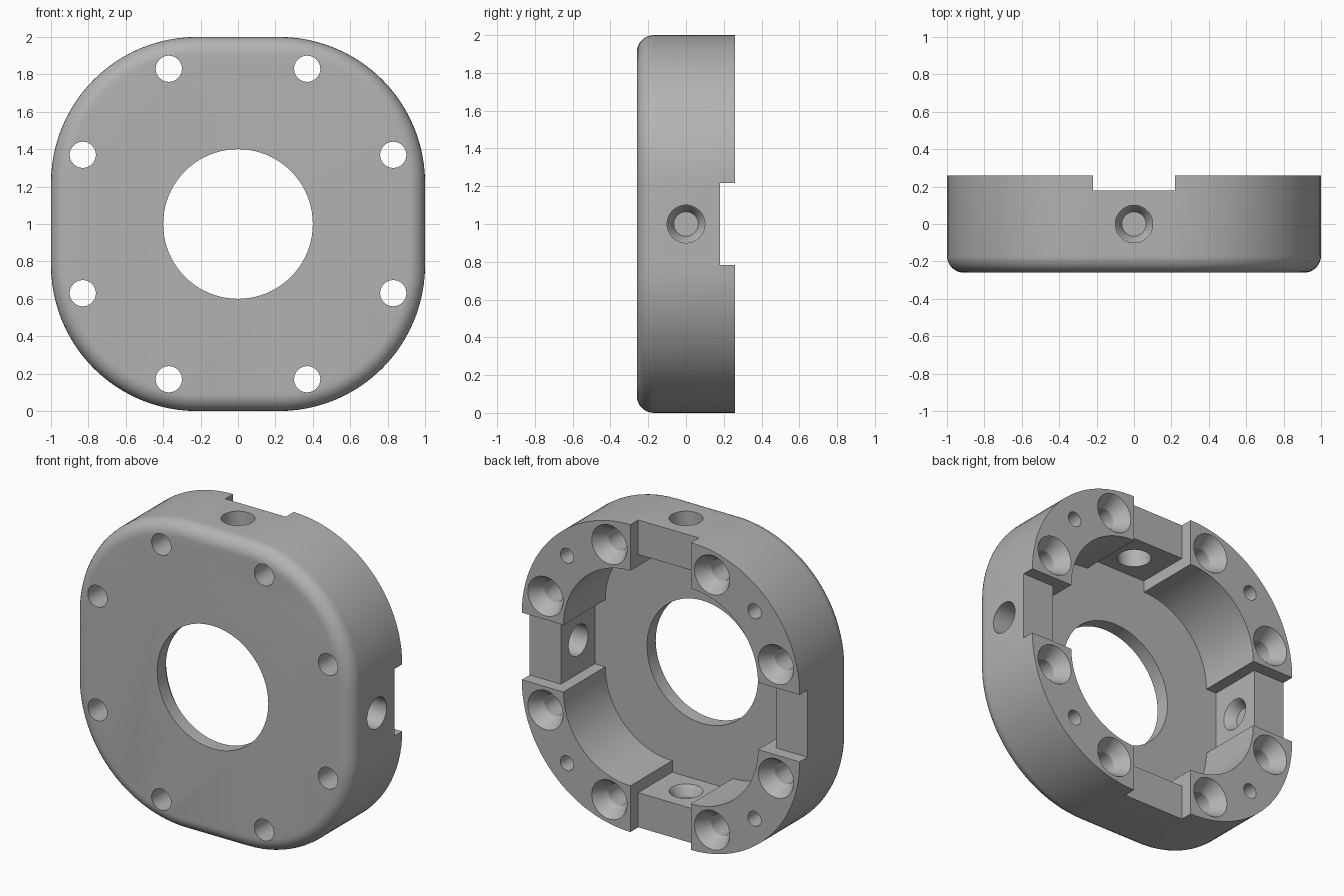
import bpy, bmesh
from math import sin, cos, pi, radians
from mathutils import Matrix, Vector

cube = bpy.data.objects.get("Cube")
if cube:
    bpy.data.objects.remove(cube, do_unlink=True)

MID = 1.0                    # height of the centre axis
BACK, FRONT, FLOOR = 0.26, -0.26, -0.17
SLOT = 0.218                 # half width of the side slots
CORNER = 0.22                # centre offset of the corner arcs

grey = bpy.data.materials.new("plain_grey")
grey.use_nodes = True
colour = (0.45, 0.45, 0.45, 1)
grey.diffuse_color = colour
grey.node_tree.nodes["Principled BSDF"].inputs["Base Color"].default_value = colour


def loft(name, rings):
    """Solid through a stack of equal-sized point rings."""
    bm = bmesh.new()
    loops = [[bm.verts.new(p) for p in ring] for ring in rings]
    n = len(loops[0])
    for a, b in zip(loops, loops[1:]):
        for i in range(n):
            j = (i + 1) % n
            bm.faces.new((a[i], a[j], b[j], b[i]))
    bm.faces.new(loops[0])
    bm.faces.new(loops[-1])
    bmesh.ops.recalc_face_normals(bm, faces=bm.faces)
    mesh = bpy.data.meshes.new(name)
    bm.to_mesh(mesh)
    bm.free()
    mesh.materials.append(grey)
    obj = bpy.data.objects.new(name, mesh)
    bpy.context.scene.collection.objects.link(obj)
    return obj


def rounded_square(half, y, steps=24):
    r = half - CORNER
    pts = []
    for q, (sx, sz) in enumerate(((1, 1), (-1, 1), (-1, -1), (1, -1))):
        for i in range(steps + 1):
            a = (q + i / steps) * pi / 2
            pts.append((sx * CORNER + r * cos(a), y, MID + sz * CORNER + r * sin(a)))
    return pts


def lathe(name, start, axis, profile, n=40):
    """Round solid; profile holds (distance along axis, radius)."""
    axis = Vector(axis)
    rot = axis.to_track_quat('Z', 'Y')
    start = Vector(start)
    return loft(name, [[start + axis * d + rot @ Vector((r * cos(2 * pi * i / n),
                                                       r * sin(2 * pi * i / n), 0))
                        for i in range(n)] for d, r in profile])


def box(name, hx, hz, y0, y1):
    return loft(name, [[(sx * hx, y, MID + sz * hz)
                        for sx, sz in ((1, 1), (-1, 1), (-1, -1), (1, -1))]
                       for y in (y0, y1)])


# Housing with a rounded front rim
FILLET = 0.09
rim = [(FRONT + FILLET * (1 - sin(t)), 1 - FILLET * (1 - cos(t)))
       for t in (pi / 2 * (1 - i / 8) for i in range(9))]
housing = loft("housing", [rounded_square(h, y) for y, h in rim + [(BACK, 1.0)]])

cutters = []

# Rear pocket, centre bore, cross recess and side slots
cutters.append(loft("pocket_cutter", [rounded_square(0.70, y) for y in (FLOOR, 0.5)]))
cutters.append(lathe("bore_cutter", (0, -0.5, MID), (0, 1, 0), [(0, 0.4), (0.8, 0.4)], 80))
for i in range(2):
    for name, length, y in (("recess", 0.775, FLOOR), ("slot", 1.2, 0.18)):
        size = (length, SLOT) if i == 0 else (SLOT, length)
        cutters.append(box(name + "_cutter", *size, y, 0.5))

# Countersunk screw holes and blind corner holes
for sx in (1, -1):
    for sz in (1, -1):
        for x, z in ((0.37, 0.83), (0.83, 0.37)):
            cutters.append(lathe("screw_hole_cutter", (sx * x, BACK, MID + sz * z), (0, -1, 0),
                                 [(-0.01, 0.127), (0, 0.127), (0.09, 0.07), (0.7, 0.07)]))
        cutters.append(lathe("pin_hole_cutter", (sx * 0.675, BACK, MID + sz * 0.675),
                             (0, -1, 0), [(-0.1, 0.048), (0.2, 0.048)], 28))

# Through holes on two sides, stepped blind sockets opposite them
for axis in (Vector((1, 0, 0)), Vector((0, 0, 1))):
    centre = Vector((0, 0, MID))
    cutters.append(lathe("side_hole_cutter", centre + axis * 0.6, axis, [(0, 0.1), (0.6, 0.1)]))
    cutters.append(lathe("socket_cutter", centre - axis * 0.775, -axis,
                         [(-0.05, 0.1), (0, 0.1), (0.02, 0.085), (0.07, 0.065)]))

for cutter in cutters:
    cutter.hide_render = True
    mod = housing.modifiers.new(cutter.name, 'BOOLEAN')
    mod.operation = 'DIFFERENCE'
    mod.solver = 'EXACT'
    mod.object = cutter

# Bake the cuts and discard the helpers
bpy.context.view_layer.update()
graph = bpy.context.evaluated_depsgraph_get()
result = bpy.data.meshes.new_from_object(housing.evaluated_get(graph))
housing.modifiers.clear()
housing.data = result
for cutter in cutters:
    bpy.data.objects.remove(cutter, do_unlink=True)

bpy.ops.object.select_all(action='DESELECT')
housing.select_set(True)
bpy.context.view_layer.objects.active = housing
bpy.ops.object.shade_smooth_by_angle(angle=radians(25))
